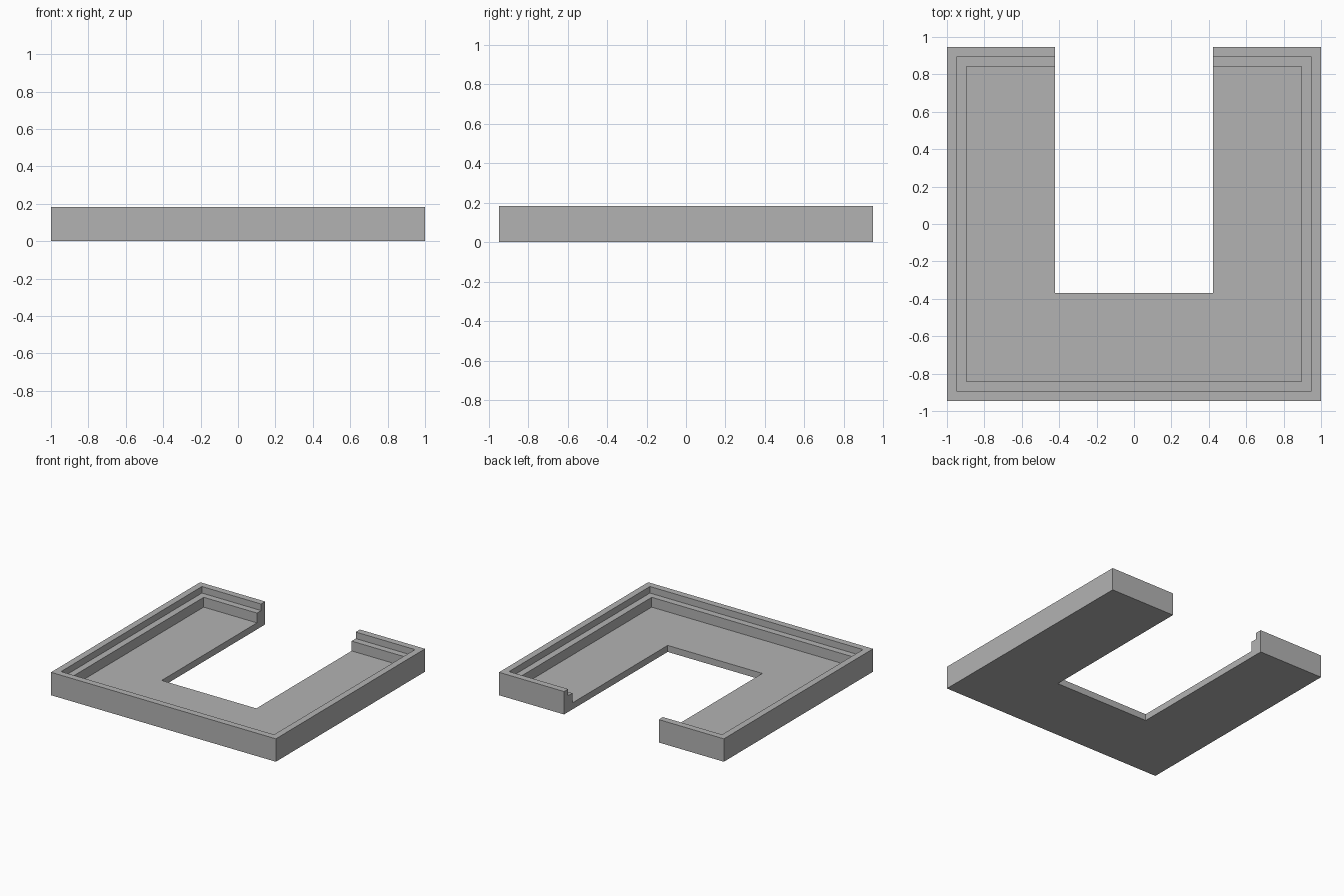
import bpy
import bmesh

default = bpy.data.objects.get("Cube")
if default:
    bpy.data.objects.remove(default, do_unlink=True)

# All dimensions are multiples of one wall thickness
U = 2 / 38
HALF_X, HALF_Y = 19 * U, 18 * U
FLOOR_Z, LEDGE_Z, RIM_Z = U, 2.5 * U, 3.5 * U
NOTCH_HALF, NOTCH_FRONT = 8 * U, -7 * U

grey = bpy.data.materials.new("matte_grey")
grey.use_nodes = True
grey.diffuse_color = (0.45, 0.45, 0.45, 1)
grey.node_tree.nodes["Principled BSDF"].inputs["Base Color"].default_value = grey.diffuse_color


def loft(name, rings):
    """Join stacked rectangles (x0, x1, y0, y1, z) and cap both ends."""
    bm = bmesh.new()
    loops = [[bm.verts.new(p) for p in
              ((x0, y0, z), (x1, y0, z), (x1, y1, z), (x0, y1, z))]
             for x0, x1, y0, y1, z in rings]
    for low, high in zip(loops, loops[1:]):
        for i in range(4):
            j = (i + 1) % 4
            bm.faces.new((low[i], low[j], high[j], high[i]))
    bm.faces.new(loops[0][::-1])
    bm.faces.new(loops[-1])
    bmesh.ops.recalc_face_normals(bm, faces=bm.faces)
    mesh = bpy.data.meshes.new(name)
    bm.to_mesh(mesh)
    bm.free()
    mesh.materials.append(grey)
    obj = bpy.data.objects.new(name, mesh)
    bpy.context.collection.objects.link(obj)
    return obj


def inset(d, z):
    return (d - HALF_X, HALF_X - d, d - HALF_Y, HALF_Y - d, z)


# Tray with a stepped wall: outer side, rim, ledge, floor
tray = loft("stepped_tray", [
    inset(0, 0), inset(0, RIM_Z),
    inset(U, RIM_Z), inset(U, LEDGE_Z),
    inset(2 * U, LEDGE_Z), inset(2 * U, FLOOR_Z)])

# Notch through the back, leaving a U shape
cutter = loft("notch_cutter", [
    (-NOTCH_HALF, NOTCH_HALF, NOTCH_FRONT, HALF_Y + 1, z) for z in (-1, 1)])
cutter.hide_render = True

cut = tray.modifiers.new("notch", 'BOOLEAN')
cut.operation = 'DIFFERENCE'
cut.solver = 'EXACT'
cut.object = cutter
bpy.context.view_layer.objects.active = tray
bpy.ops.object.modifier_apply(modifier=cut.name)
bpy.data.objects.remove(cutter, do_unlink=True)
